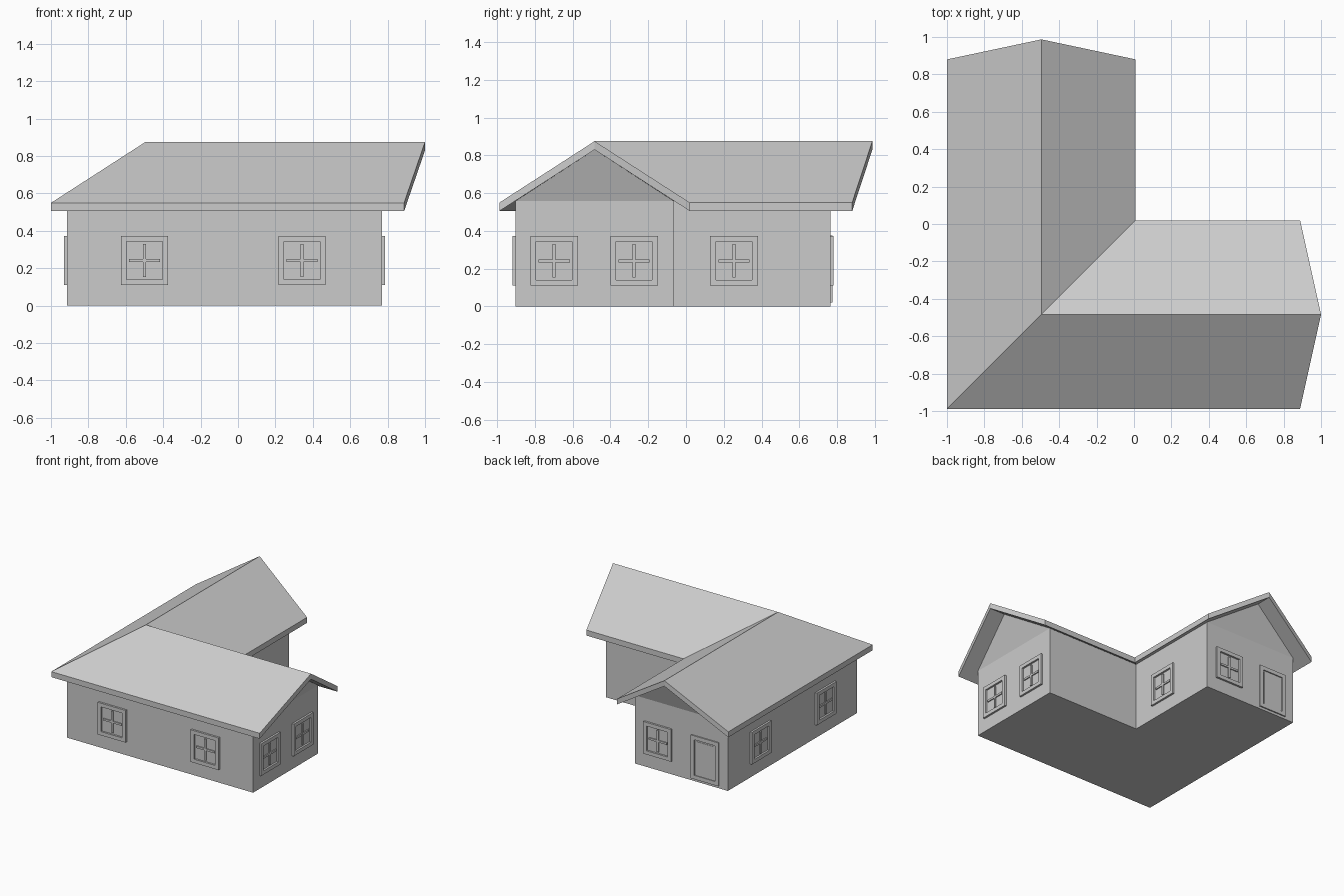
import bpy, bmesh
from math import radians
from mathutils import Matrix

if "Cube" in bpy.data.objects:
    bpy.data.objects.remove(bpy.data.objects["Cube"])

CX, CY = -0.495, -0.484   # where the two ridge lines meet


def finish(name, bm, matrix=None):
    bmesh.ops.recalc_face_normals(bm, faces=bm.faces)
    me = bpy.data.meshes.new(name)
    bm.to_mesh(me)
    bm.free()
    ob = bpy.data.objects.new(name, me)
    bpy.context.collection.objects.link(ob)
    if matrix:
        ob.matrix_world = matrix
    return ob


def l_sweep(name, profile, skip, caps):
    """Sweep a profile of (offset, z, x_end, y_end) around the L, mitred at the corner."""
    bm = bmesh.new()
    xs = [bm.verts.new((xe, CY + d, z)) for d, z, xe, ye in profile]
    cs = [bm.verts.new((CX + d, CY + d, z)) for d, z, xe, ye in profile]
    ys = [bm.verts.new((CX + d, ye, z)) for d, z, xe, ye in profile]
    n = len(profile)
    for a, b in ((xs, cs), (cs, ys)):
        for i in range(n):
            if i not in skip:
                j = (i + 1) % n
                bm.faces.new((a[i], a[j], b[j], b[i]))
    for ring in (xs, ys):
        for cap in caps:
            bm.faces.new([ring[i] for i in cap])
    return finish(name, bm)


# L-shaped walls with floor and outward leaning gables
WX, WY = 0.77, 0.765
l_sweep("walls",
        [(-0.42, 0, WX, WY), (-0.42, 0.558, WX, WY), (0, 0.83, 0.864, 0.857),
         (0.42, 0.558, WX, WY), (0.42, 0, WX, WY)],
        skip=(1, 2), caps=((0, 1, 3, 4), (1, 2, 3)))

# Roof slab with prow-shaped ends
l_sweep("roof",
        [(-0.504, 0.55, 0.888, 0.88), (0, 0.875, 1.0, 0.987), (0.504, 0.55, 0.888, 0.88),
         (0.504, 0.505, 0.888, 0.88), (0, 0.83, 1.0, 0.987), (-0.504, 0.505, 0.888, 0.88)],
        skip=(), caps=((0, 1, 4, 5), (1, 2, 3, 4)))


def box(bm, x0, x1, y0, y1, z0, z1):
    m = Matrix.Translation(((x0 + x1) / 2, (y0 + y1) / 2, (z0 + z1) / 2)) @ \
        Matrix.Diagonal((x1 - x0, y1 - y0, z1 - z0, 1))
    return bmesh.ops.create_cube(bm, size=1, matrix=m)["verts"]


def opening(name, x, y, angle, w, z0, z1, border, depth, bars):
    """Surround with recessed panel; local -y points out of the wall."""
    bm = bmesh.new()
    box(bm, -w / 2, w / 2, -depth, 0.01, z0, z1)
    bm.normal_update()
    front = min(bm.faces, key=lambda f: f.calc_center_median().y)
    bmesh.ops.inset_region(bm, faces=[front], thickness=border)
    hole = bmesh.ops.extrude_face_region(bm, geom=[front])
    moved = [v for v in hole["geom"] if isinstance(v, bmesh.types.BMVert)]
    bmesh.ops.translate(bm, verts=moved, vec=(0, depth - 0.001, 0))
    if front.is_valid:
        bmesh.ops.delete(bm, geom=[front], context='FACES_ONLY')
    if bars:
        half, zc, t = w / 2 - border, (z0 + z1) / 2, 0.008
        box(bm, -t, t, -0.01, 0.004, z0 + border, z1 - border)
        box(bm, -half, half, -0.0095, 0.004, zc - t, zc + t)
    finish(name, bm, Matrix.Translation((x, y, 0)) @ Matrix.Rotation(radians(angle), 4, 'Z'))


# Windows: position on the wall and facing angle
windows = [("front", -0.50, -0.904, 0), ("front", 0.342, -0.904, 0),
           ("right", WX, -0.698, 90), ("right", WX, -0.275, 90),
           ("inner", -0.075, 0.254, 90), ("back", -0.285, WY, 180),
           ("left", -0.915, -0.49, -90), ("left", -0.915, 0.35, -90)]
for side, x, y, a in windows:
    opening(side + "_window", x, y, a, 0.252, 0.11, 0.373, 0.043, 0.016, True)

# Back door
opening("back_door", -0.71, WY, 180, 0.25, 0.02, 0.375, 0.045, 0.01, False)
# Door leaf reaching down to the sill
bm = bmesh.new()
box(bm, -0.79, -0.63, WY - 0.01, WY + 0.004, 0.03, 0.33)
finish("door_leaf", bm)
